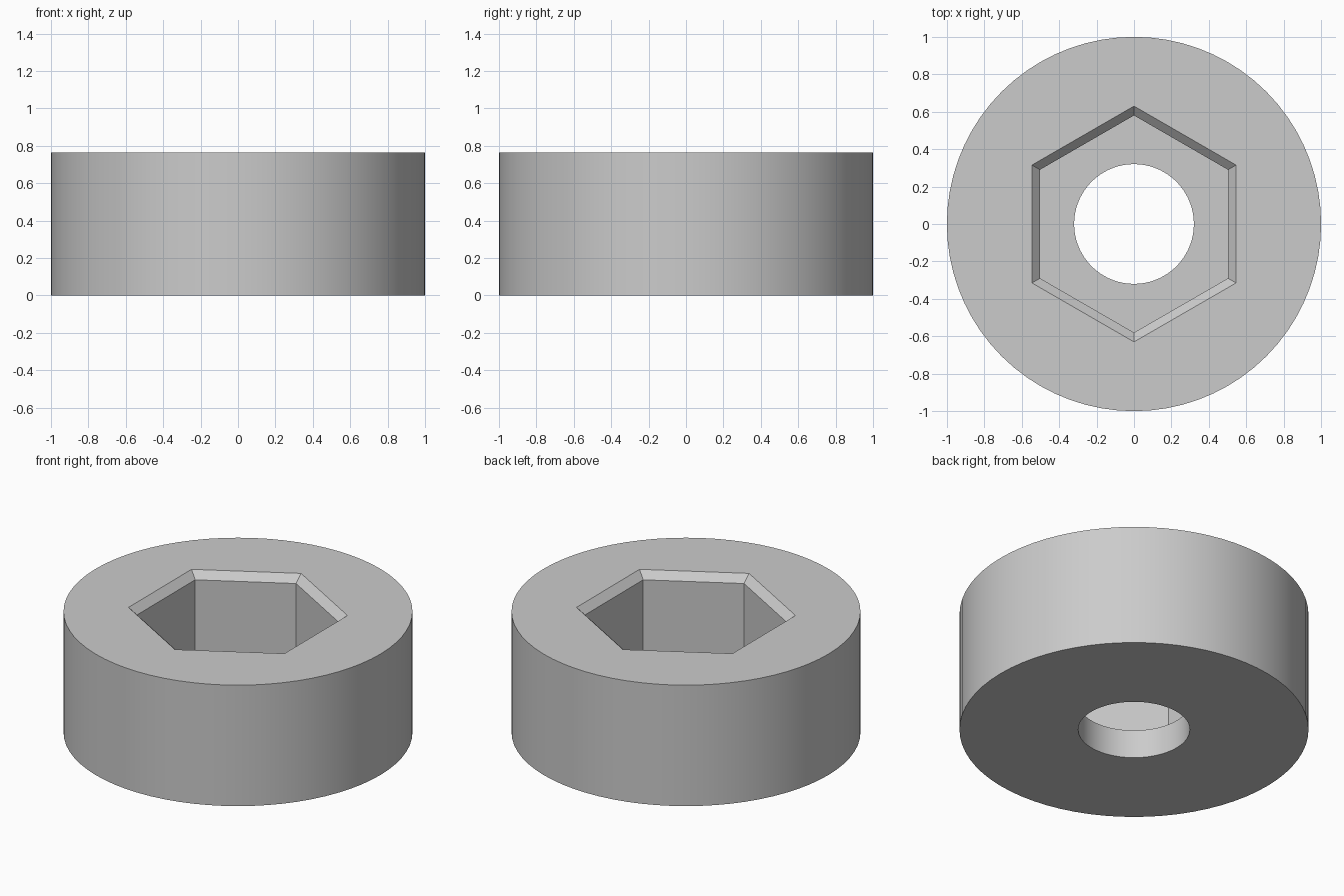
import bpy
import bmesh
from math import cos, sin, pi, radians

cube = bpy.data.objects.get("Cube")
if cube:
    bpy.data.objects.remove(cube, do_unlink=True)

HEIGHT = 0.765
FLOOR = 0.18       # height of the socket floor
CHAMFER = 0.045
ROUND = 72         # sides of the round walls

bm = bmesh.new()


def ring(radius, z, sides):
    """Closed loop of edges with a corner on the +y axis."""
    verts = [bm.verts.new((radius * sin(2 * pi * i / sides),
                           radius * cos(2 * pi * i / sides), z))
             for i in range(sides)]
    return [bm.edges.new((verts[i - 1], verts[i])) for i in range(sides)]


def wall(a, b):
    bmesh.ops.bridge_loops(bm, edges=a + b)


def flat_ring(outer, inner):
    bmesh.ops.triangle_fill(bm, edges=outer + inner, use_beauty=True)


# Outer drum
outer_top = ring(1, HEIGHT, ROUND)
outer_base = ring(1, 0, ROUND)
wall(outer_top, outer_base)

# Hexagonal socket with a chamfered mouth
mouth = ring(0.63, HEIGHT, 6)
lip = ring(0.58, HEIGHT - CHAMFER, 6)
socket_floor = ring(0.58, FLOOR, 6)
wall(mouth, lip)
wall(lip, socket_floor)

# Round through hole
hole_top = ring(0.32, FLOOR, ROUND)
hole_base = ring(0.32, 0, ROUND)
wall(hole_top, hole_base)

# Top face, socket floor and underside
flat_ring(outer_top, mouth)
flat_ring(socket_floor, hole_top)
flat_ring(outer_base, hole_base)

bmesh.ops.recalc_face_normals(bm, faces=bm.faces)
bmesh.ops.dissolve_limit(bm, angle_limit=radians(0.5), verts=bm.verts, edges=bm.edges)

mesh = bpy.data.meshes.new("socket_collar")
bm.to_mesh(mesh)
bm.free()
collar = bpy.data.objects.new("socket_collar", mesh)
bpy.context.collection.objects.link(collar)

# Plain grey
grey = bpy.data.materials.new("light_grey")
grey.use_nodes = True
colour = (0.6, 0.6, 0.6, 1)
grey.diffuse_color = colour
grey.node_tree.nodes["Principled BSDF"].inputs["Base Color"].default_value = colour
mesh.materials.append(grey)

# Smooth round walls, sharp rims
bpy.ops.object.select_all(action="DESELECT")
collar.select_set(True)
bpy.context.view_layer.objects.active = collar
bpy.ops.object.shade_smooth_by_angle(angle=radians(20))
